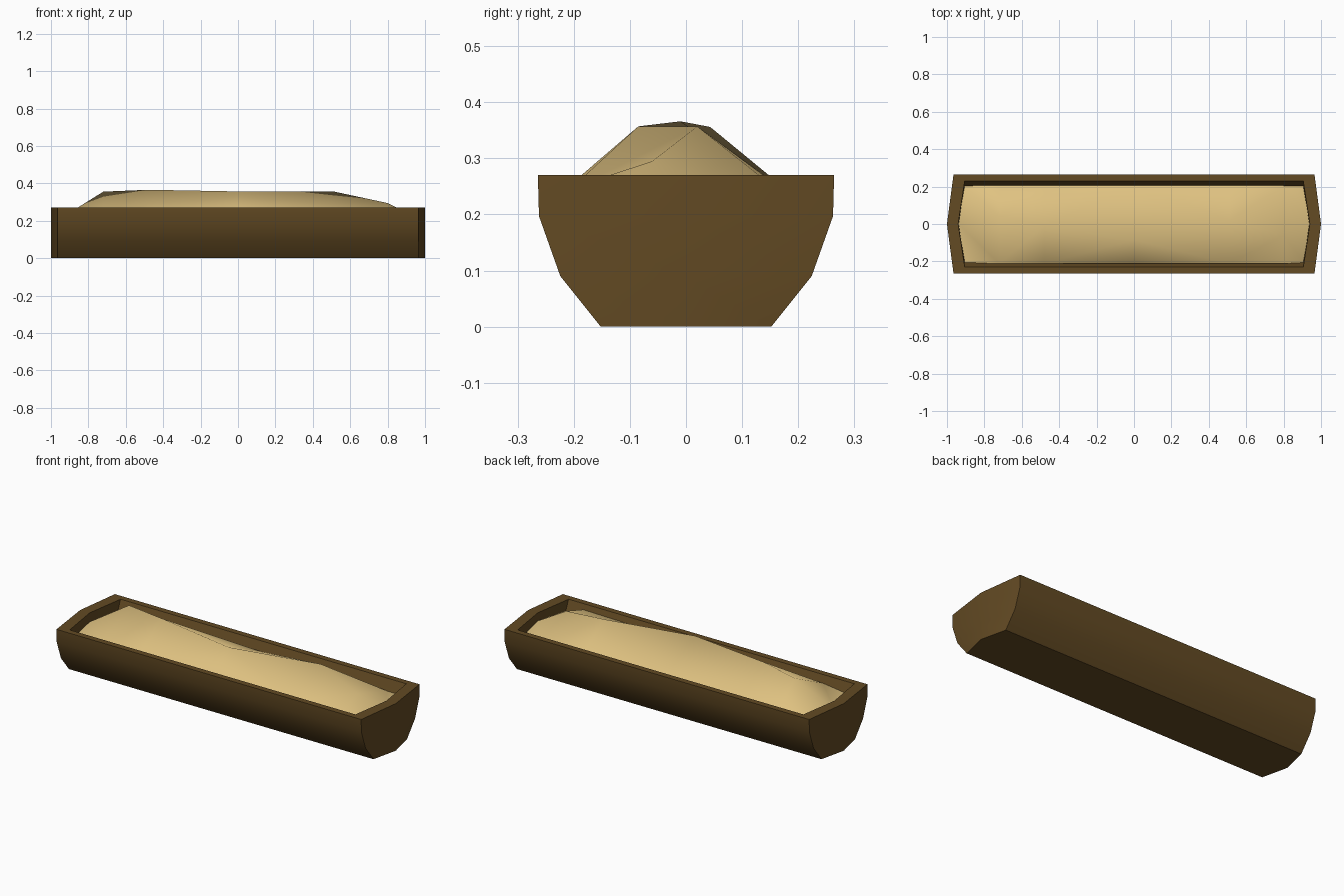
import bpy
import bmesh
from math import radians

if "Cube" in bpy.data.objects:
    bpy.data.objects.remove(bpy.data.objects["Cube"], do_unlink=True)


def make_material(name, rgb):
    mat = bpy.data.materials.new(name)
    mat.use_nodes = True
    mat.diffuse_color = (*rgb, 1)
    bsdf = mat.node_tree.nodes["Principled BSDF"]
    bsdf.inputs["Base Color"].default_value = (*rgb, 1)
    bsdf.inputs["Roughness"].default_value = 0.8
    return mat


def finish(bm, name, mat, angle):
    mesh = bpy.data.meshes.new(name)
    bm.to_mesh(mesh)
    bm.free()
    mesh.materials.append(mat)
    obj = bpy.data.objects.new(name, mesh)
    bpy.context.collection.objects.link(obj)
    bpy.ops.object.select_all(action="DESELECT")
    bpy.context.view_layer.objects.active = obj
    obj.select_set(True)
    bpy.ops.object.shade_smooth_by_angle(angle=radians(angle))
    return obj


def shell(bm, profile, corner_x, tip_x):
    """Open-topped trough surface with folded ends; returns its top loop."""
    loops = {}
    for end in (-1, 1):
        for side in (-1, 1):
            loops[end, side] = [bm.verts.new((end * corner_x, side * y, z)) for y, z in profile]
        loops[end, 0] = [bm.verts.new((end * tip_x, 0, z)) for y, z in profile]
    # Long walls and end walls
    order = [(-1, -1), (1, -1), (1, 0), (1, 1), (-1, 1), (-1, 0)]
    for a, b in zip(order, order[1:] + order[:1]):
        p, q = loops[a], loops[b]
        for i in range(len(profile) - 1):
            bm.faces.new((p[i], q[i], q[i + 1], p[i + 1]))
    # Floor, in two halves
    for side in (-1, 1):
        bm.faces.new([loops[k][-1] for k in ((-1, side), (1, side), (1, 0), (-1, 0))])
    return [loops[k][0] for k in order]


wood = make_material("dark brown wood", (0.125, 0.069, 0.017))
feed = make_material("pale tan grain", (0.74, 0.54, 0.22))

# Wooden trough: outer hull, inner cavity and flat rim between them
bm = bmesh.new()
outer = shell(bm, [(0.264, 0.27), (0.262, 0.197), (0.224, 0.09), (0.152, 0)], 0.965, 1.0)
inner = shell(bm, [(0.23, 0.27), (0.2, 0.2), (0.14, 0.07)], 0.905, 0.94)
for i in range(len(outer)):
    j = (i + 1) % len(outer)
    bm.faces.new((outer[i], outer[j], inner[j], inner[i]))
bmesh.ops.recalc_face_normals(bm, faces=bm.faces)
finish(bm, "trough", wood, 35)

# Grain heap: wandering ridge with straight slopes down to the walls
# Each station: x, ridge y, ridge z, front edge z, back edge z
stations = [
    (-0.72, 0.043, 0.356, 0.23, 0.222),
    (-0.48, -0.01, 0.366, 0.235, 0.222),
    (0.0, -0.085, 0.357, 0.248, 0.222),
    (0.51, 0.02, 0.357, 0.24, 0.22),
    (0.8, -0.06, 0.295, 0.245, 0.21),
]
bm = bmesh.new()
rows = []


def add_row(*points):
    rows.append([bm.verts.new(p) for p in points])


add_row((-0.908, -0.206, 0.21), (-0.938, 0, 0.22), (-0.908, 0.204, 0.21))
for x, y, z, front, back in stations:
    add_row((x, -0.212, front), (x, y, z), (x, 0.206, back))
add_row((0.908, -0.206, 0.21), (0.938, 0, 0.225), (0.908, 0.204, 0.21))
for a, b in zip(rows, rows[1:]):
    for i in range(2):
        bm.faces.new((a[i], b[i], b[i + 1], a[i + 1]))
bmesh.ops.triangulate(bm, faces=bm.faces)
finish(bm, "grain_heap", feed, 85)
